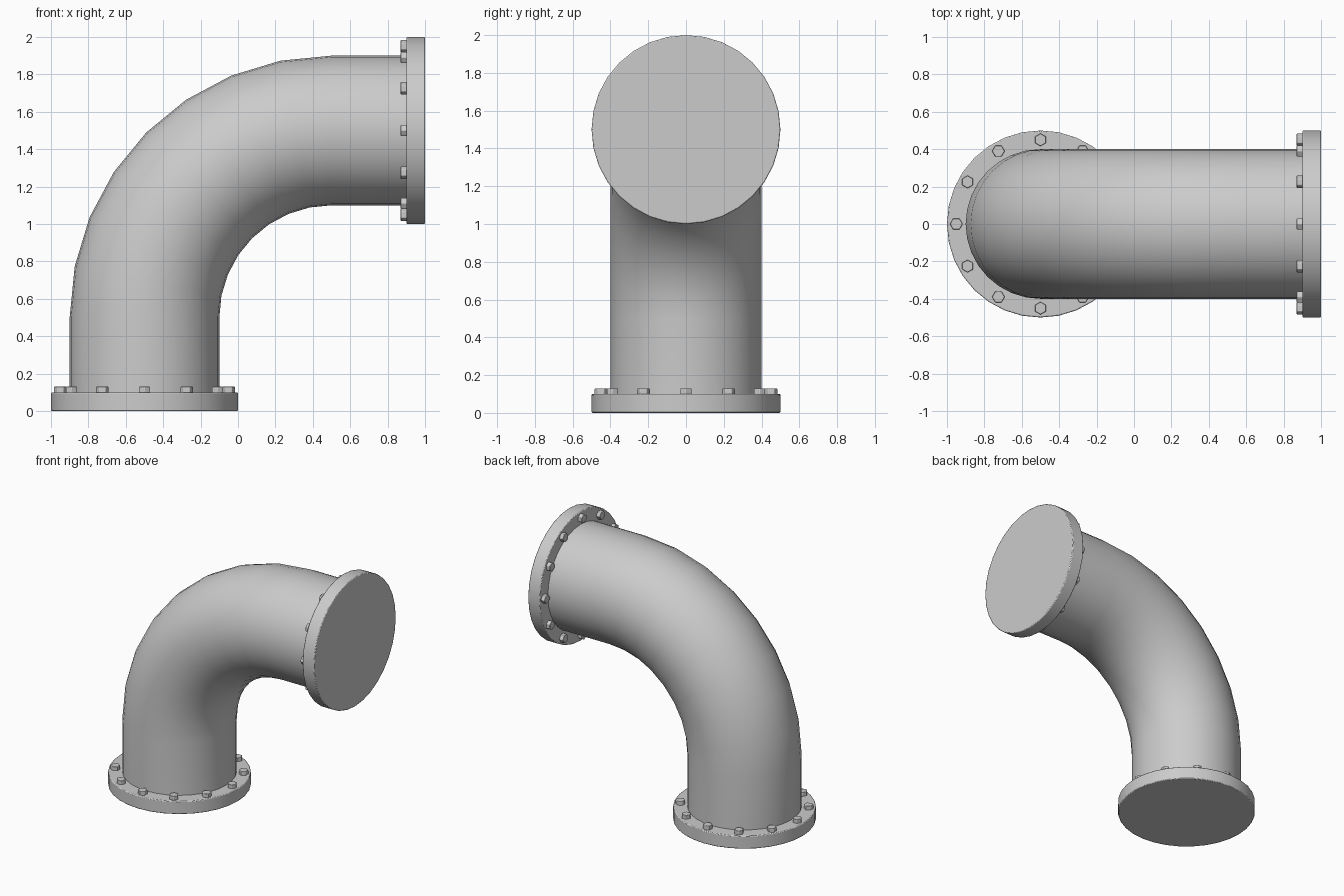
import bpy, bmesh
from math import pi, radians
from mathutils import Matrix, Vector

if "Cube" in bpy.data.objects:
    bpy.data.objects.remove(bpy.data.objects["Cube"])

SIDES, BOLTS = 32, 12


def finish(name, bm, matrix=Matrix(), bevel=0):
    bmesh.ops.recalc_face_normals(bm, faces=bm.faces)
    me = bpy.data.meshes.new(name)
    bm.to_mesh(me)
    bm.free()
    ob = bpy.data.objects.new(name, me)
    ob.matrix_world = matrix
    bpy.context.collection.objects.link(ob)
    if bevel:
        mod = ob.modifiers.new("bevel", "BEVEL")
        mod.width, mod.segments = bevel, 2
        mod.limit_method, mod.angle_limit = "ANGLE", radians(50)
    bpy.ops.object.select_all(action="DESELECT")
    ob.select_set(True)
    bpy.context.view_layer.objects.active = ob
    bpy.ops.object.shade_smooth_by_angle(angle=radians(35))


def cylinder(bm, r, z0, z1, sides, place=Matrix()):
    bmesh.ops.create_cone(bm, cap_ends=True, segments=sides, radius1=r, radius2=r,
                          depth=z1 - z0,
                          matrix=place @ Matrix.Translation((0, 0, (z0 + z1) / 2)))


# Elbow pipe: straight run, quarter bend in 8 steps, straight run
bm = bmesh.new()
bmesh.ops.create_circle(bm, segments=SIDES, radius=0.4,
                        matrix=Matrix.Translation((-0.5, 0, 0.05)))


def extrude(edges, offset):
    new = bmesh.ops.extrude_edge_only(bm, edges=edges)["geom"]
    verts = [g for g in new if isinstance(g, bmesh.types.BMVert)]
    bmesh.ops.translate(bm, verts=verts, vec=Vector(offset))
    return [g for g in new if isinstance(g, bmesh.types.BMEdge)
            and all(v in verts for v in g.verts)]


ring = extrude(bm.edges[:], (0, 0, 0.45))
last = bmesh.ops.spin(bm, geom=ring, cent=(0.5, 0, 0.5), axis=(0, 1, 0),
                      angle=pi / 2, steps=8)["geom_last"]
extrude([g for g in last if isinstance(g, bmesh.types.BMEdge)], (0.45, 0, 0))
finish("elbow_pipe", bm)

# Flanges with a ring of hexagonal bolts, one at each end
ends = {
    "bottom": Matrix.Translation((-0.5, 0, 0)),
    "side": Matrix.Translation((1, 0, 1.5)) @ Matrix.Rotation(-pi / 2, 4, "Y"),
}
for end, matrix in ends.items():
    bm = bmesh.new()
    cylinder(bm, 0.5, 0, 0.1, SIDES)
    finish(end + "_flange", bm, matrix, 0.006)
    bm = bmesh.new()
    for i in range(BOLTS):
        place = Matrix.Rotation(i * 2 * pi / BOLTS, 4, "Z") @ Matrix.Translation((0.45, 0, 0)) \
            @ Matrix.Rotation(pi / 6, 4, "Z")
        cylinder(bm, 0.034, 0.09, 0.13, 6, place)
    finish(end + "_bolts", bm, matrix, 0.003)
